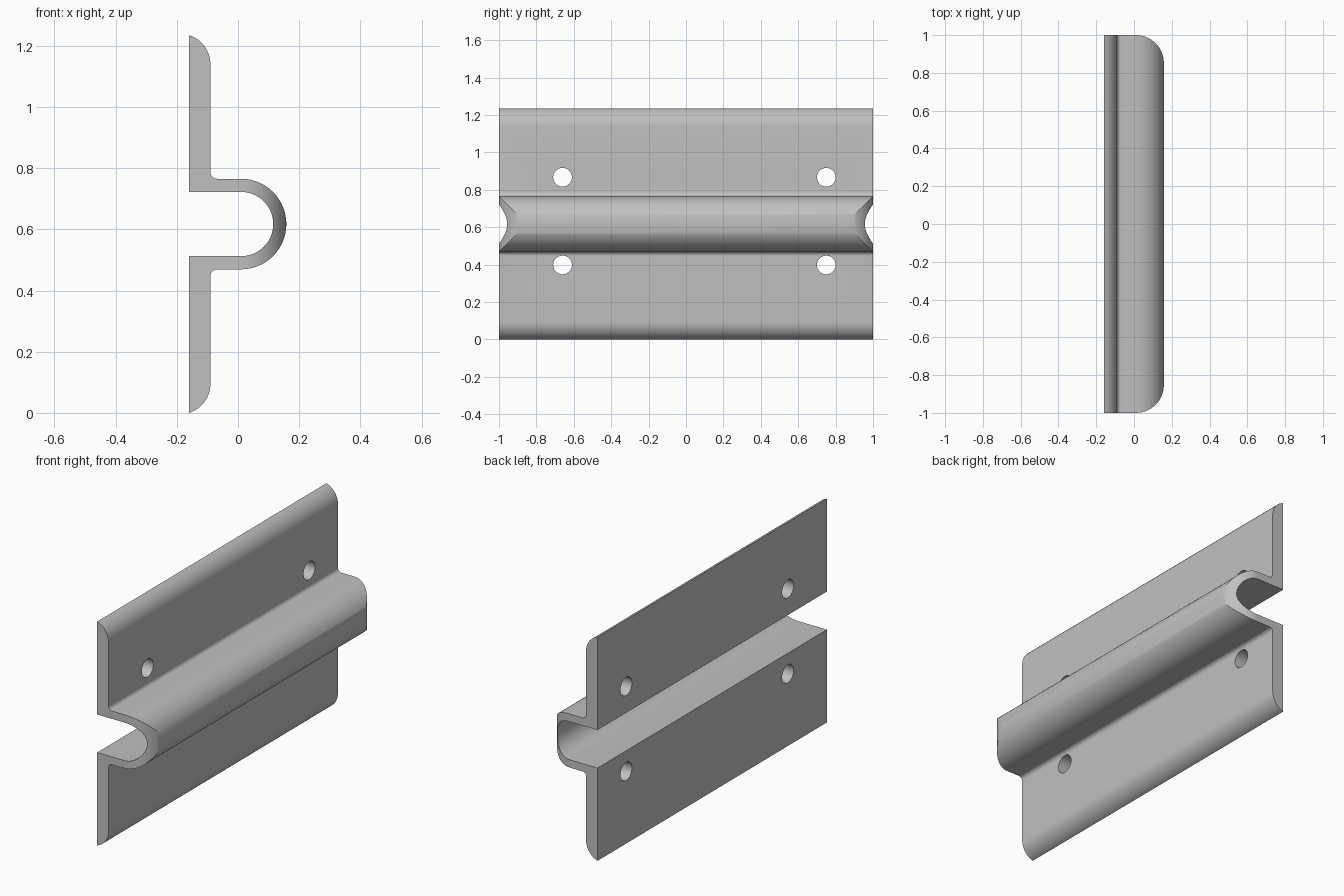
import bpy, bmesh
from math import sin, cos, radians
from mathutils import Matrix, Vector

if "Cube" in bpy.data.objects:
    bpy.data.objects.remove(bpy.data.objects["Cube"])

MID = 0.618       # height of the channel axis
BACK, FACE = -0.16, -0.09
R_OUT, R_IN, CX = 0.148, 0.105, 0.01


def arc(cx, cy, r, start, end, n):
    steps = [radians(start + (end - start) * i / n) for i in range(n + 1)]
    return [(cx + r * cos(a), cy + r * sin(a)) for a in steps]


def prism(name, points, vector):
    """Closed outline of 3D points swept along a vector."""
    bm = bmesh.new()
    face = bm.faces.new([bm.verts.new(p) for p in points])
    swept = bmesh.ops.extrude_face_region(bm, geom=[face])["geom"]
    verts = [g for g in swept if isinstance(g, bmesh.types.BMVert)]
    bmesh.ops.translate(bm, verts=verts, vec=Vector(vector))
    bmesh.ops.recalc_face_normals(bm, faces=bm.faces)
    mesh = bpy.data.meshes.new(name)
    bm.to_mesh(mesh)
    bm.free()
    obj = bpy.data.objects.new(name, mesh)
    bpy.context.collection.objects.link(obj)
    return obj


def carve(obj, cutter, operation):
    mod = obj.modifiers.new(cutter.name, "BOOLEAN")
    mod.object, mod.operation, mod.solver = cutter, operation, "EXACT"
    bpy.context.view_layer.objects.active = obj
    bpy.ops.object.modifier_apply(modifier=mod.name)
    bpy.data.objects.remove(cutter)


# Upper half of the section, measured from the channel axis
outside = arc(CX, 0, R_OUT, 0, 90, 24)
outside += arc(FACE + 0.022, R_OUT + 0.022, 0.022, 270, 180, 8)
outside += arc(-0.19, 0.522, 0.1, 0, 72.5, 12)
inside = [(BACK, R_IN)] + arc(CX, 0, R_IN, 90, 0, 24)
half = outside + inside
lower = [(x, -z) for x, z in reversed(half)]
section = half + lower[1:-1]
bracket = prism("channel_bracket", [(x, -1.1, MID + z) for x, z in section], (0, 2.2, 0))

# Plan outline with rounded outer corners trims both ends
plan = [(-0.3, -1)] + arc(CX, -0.852, 0.148, -90, 0, 24)
plan += arc(CX, 0.852, 0.148, 0, 90, 24) + [(-0.3, 1)]
carve(bracket, prism("end_trim", [(x, y, -0.2) for x, y in plan], (0, 0, 1.8)), "INTERSECT")

# Four screw holes through the flanges
for y in (-0.66, 0.75):
    for z in (0.399, 0.868):
        ring = [(-0.3, a, b) for a, b in arc(y, z, 0.05, 0, 360, 40)[:-1]]
        carve(bracket, prism("screw_hole", ring, (0.4, 0, 0)), "DIFFERENCE")

# Plain grey finish
grey = bpy.data.materials.new("plain_grey")
grey.use_nodes = True
colour = (0.53, 0.53, 0.53, 1)
grey.diffuse_color = colour
grey.node_tree.nodes["Principled BSDF"].inputs["Base Color"].default_value = colour
bracket.data.materials.clear()
bracket.data.materials.append(grey)

# Stand on the ground and shade the curves
low = min(v.co.z for v in bracket.data.vertices)
bracket.data.transform(Matrix.Translation((0, 0, -low)))
bpy.ops.object.select_all(action="DESELECT")
bracket.select_set(True)
bpy.context.view_layer.objects.active = bracket
bpy.ops.object.shade_smooth_by_angle(angle=radians(25))
